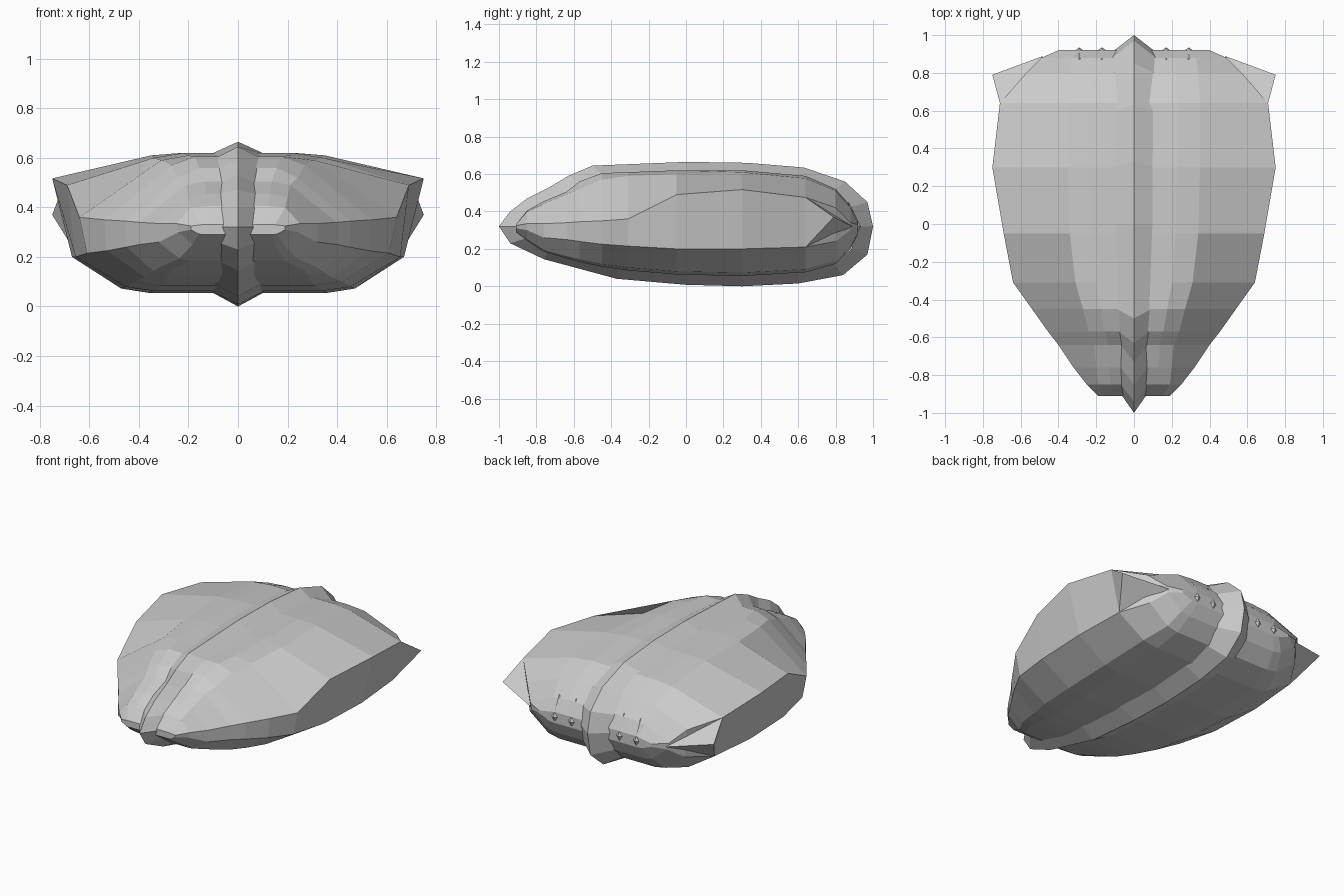
import bpy, bmesh


def make_object(name, verts, faces):
    mesh = bpy.data.meshes.new(name)
    bm = bmesh.new()
    vs = [bm.verts.new(v) for v in verts]
    for f in faces:
        bm.faces.new([vs[i] for i in f])
    bmesh.ops.recalc_face_normals(bm, faces=bm.faces[:])
    bm.to_mesh(mesh)
    bm.free()
    obj = bpy.data.objects.new(name, mesh)
    bpy.context.collection.objects.link(obj)
    return obj


# Hull stations: y, top z, shoulder (x, z), upper side (x, z), lower side (x, z), belly (x, z)
stations = [
    (-.91, .33, .15, .33, .19, .325, .19, .31, .14, .29),
    (-.85, .405, .19, .40, .25, .335, .24, .30, .15, .245),
    (-.76, .455, .20, .44, .32, .335, .32, .26, .19, .185),
    (-.64, .505, .21, .49, .40, .34, .40, .25, .26, .15),
    (-.57, .56, .24, .52, .455, .345, .45, .24, .28, .13),
    (-.45, .605, .27, .57, .54, .35, .53, .225, .29, .105),
    (-.31, .61, .31, .59, .64, .36, .61, .215, .31, .085),
    (-.05, .62, .34, .60, .69, .49, .655, .20, .34, .063),
    (.30, .62, .35, .61, .75, .517, .67, .20, .36, .055),
    (.64, .59, .35, .577, .71, .475, .65, .21, .36, .075),
    (.80, .52, .34, .51, .57, .42, .55, .24, .34, .12),
    (.88, .43, .33, .42, .49, .34, .48, .30, .32, .20),
    (.92, .35, .29, .35, .40, .33, .40, .31, .29, .28),
]

# Main hull, lofted from front to back
verts, faces = [], []
for y, top, sx, sz, ux, uz, lx, lz, bx, bz in stations:
    chine = (bx + .36 * (lx - bx), bz + .12 * (lz - bz))
    half = [(.65 * sx, top), (sx, sz), (ux, uz), (lx, lz), chine, (bx, bz)]
    ring = half + [(-x, z) for x, z in reversed(half)]
    verts += [(x, y, z) for x, z in ring]
n = 12
for s in range(len(stations) - 1):
    for i in range(n):
        j = (i + 1) % n
        faces.append((s * n + i, s * n + j, (s + 1) * n + j, (s + 1) * n + i))
faces += [tuple(range(n)), tuple(range(len(verts) - n, len(verts)))]
make_object("hull", verts, faces)

# Central ridge running all the way round: outer (y, z), seam (y, z), half width
ridge = [
    (-1, .32, -.90, .32, .07), (-.94, .40, -.85, .40, .07),
    (-.85, .47, -.76, .455, .07), (-.73, .53, -.64, .50, .07),
    (-.63, .59, -.57, .555, .08), (-.50, .645, -.45, .60, .09),
    (0, .665, 0, .615, .11), (.33, .66, .30, .615, .11),
    (.63, .635, .60, .59, .11), (.85, .56, .80, .515, .11),
    (.97, .45, .885, .425, .11), (1, .32, .915, .32, .11),
    (.97, .17, .885, .20, .11), (.84, .06, .79, .12, .11),
    (.60, .015, .60, .075, .11), (.30, 0, .30, .06, .11),
    (0, .008, 0, .065, .11), (-.37, .04, -.36, .095, .10),
    (-.76, .145, -.74, .185, .08), (-.94, .23, -.86, .255, .07),
]
verts, faces = [], []
for oy, oz, iy, iz, w in ridge:
    verts += [(-w, iy, iz), (0, oy, oz), (w, iy, iz)]
m = len(ridge)
for s in range(m):
    t = (s + 1) % m
    for i in range(3):
        j = (i + 1) % 3
        faces.append((s * 3 + i, s * 3 + j, t * 3 + j, t * 3 + i))
make_object("central_ridge", verts, faces)

# Rear corner fins and small rear studs
tetra = [(0, 1, 2), (0, 1, 3), (1, 2, 3), (0, 2, 3)]
for side, label in ((1, "right"), (-1, "left")):
    fin = [(.71, .64, .475), (.75, .79, .37), (.48, .89, .32), (.65, .64, .21)]
    make_object("rear_fin_" + label, [(side * x, y, z) for x, y, z in fin], tetra)
    for k, cx in enumerate((.17, .29)):
        base = [(cx - .05, .90, .32), (cx, .87, .45), (cx + .05, .90, .32), (cx, .87, .19)]
        pts = [(side * x, y, z) for x, y, z in base] + [(side * cx, .935, .32)]
        make_object(f"rear_stud_{label}_{k}", pts,
                    [(0, 1, 4), (1, 2, 4), (2, 3, 4), (3, 0, 4), (3, 2, 1, 0)])
